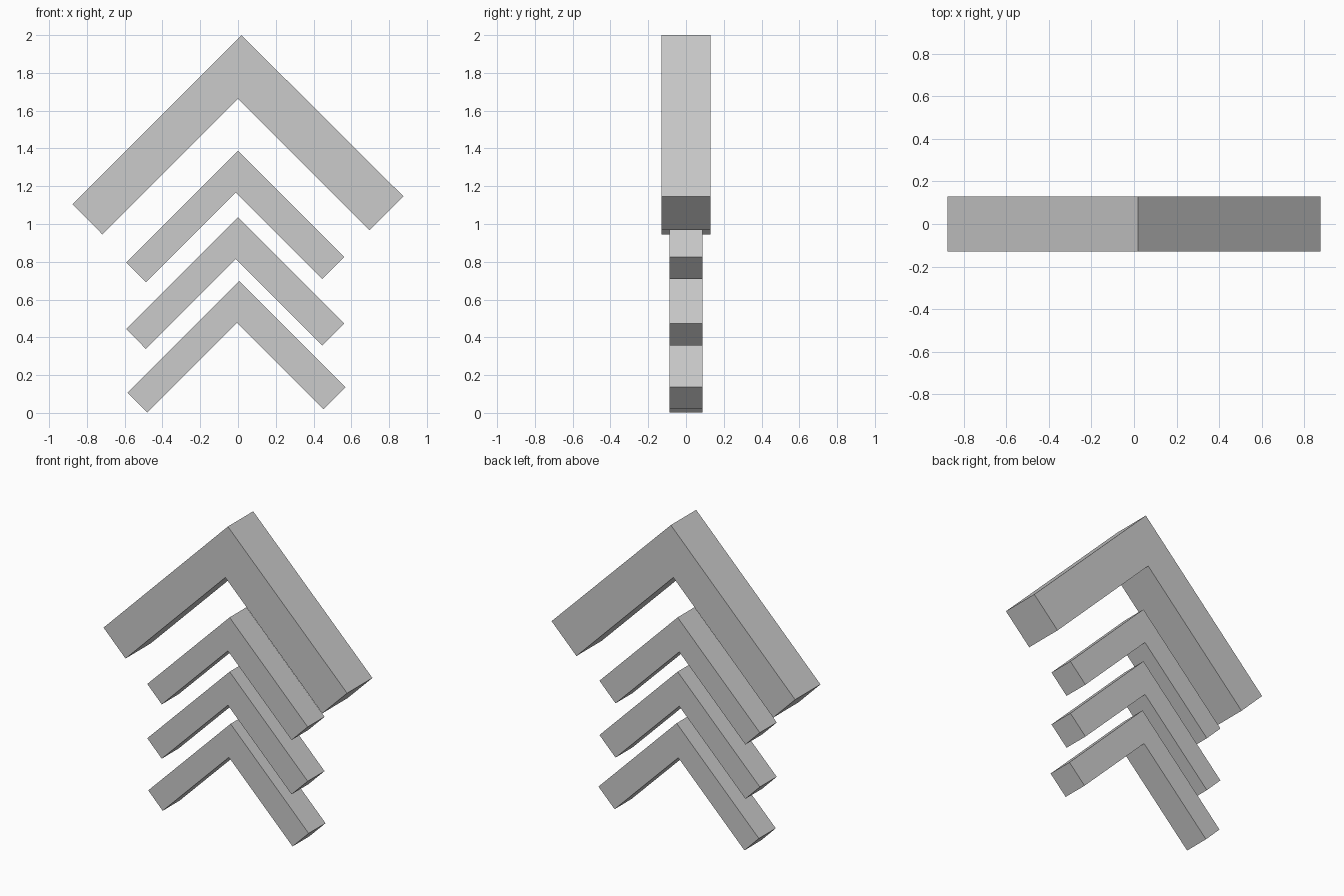
import bpy
import bmesh
from mathutils import Vector

cube = bpy.data.objects.get("Cube")
if cube:
    bpy.data.objects.remove(cube, do_unlink=True)

# One plain grey for every part
grey = bpy.data.materials.new("plain grey")
grey.use_nodes = True
colour = (0.6, 0.6, 0.6, 1)
grey.diffuse_color = colour
grey.node_tree.nodes["Principled BSDF"].inputs["Base Color"].default_value = colour


def chevron(name, profile, depth, dx=0.0, dz=0.0):
    """Extrude a closed x-z outline evenly about y = 0."""
    bm = bmesh.new()
    verts = [bm.verts.new((x + dx, -depth / 2, z + dz)) for x, z in profile]
    face = bm.faces.new(verts)
    back = bmesh.ops.extrude_face_region(bm, geom=[face], use_keep_orig=True)
    moved = [g for g in back["geom"] if isinstance(g, bmesh.types.BMVert)]
    bmesh.ops.translate(bm, verts=moved, vec=Vector((0, depth, 0)))
    bmesh.ops.recalc_face_normals(bm, faces=bm.faces)
    mesh = bpy.data.meshes.new(name)
    bm.to_mesh(mesh)
    bm.free()
    mesh.materials.append(grey)
    bpy.context.collection.objects.link(bpy.data.objects.new(name, mesh))


# Outlines: outer apex, right tip, inner apex, left tip
large = [(0.018, 2.0), (0.876, 1.146), (0.697, 0.967),
         (0.0, 1.664), (-0.718, 0.945), (-0.876, 1.104)]
small = [(0.0, 1.388), (0.562, 0.826), (0.446, 0.71),
         (-0.012, 1.167), (-0.488, 0.692), (-0.592, 0.797)]

# Large chevron above three equal small ones
chevron("large_chevron", large, 0.26)
chevron("upper_small_chevron", small, 0.173)
chevron("middle_small_chevron", small, 0.173, dz=-0.353)
chevron("lower_small_chevron", small, 0.173, dx=0.007, dz=-0.69)
